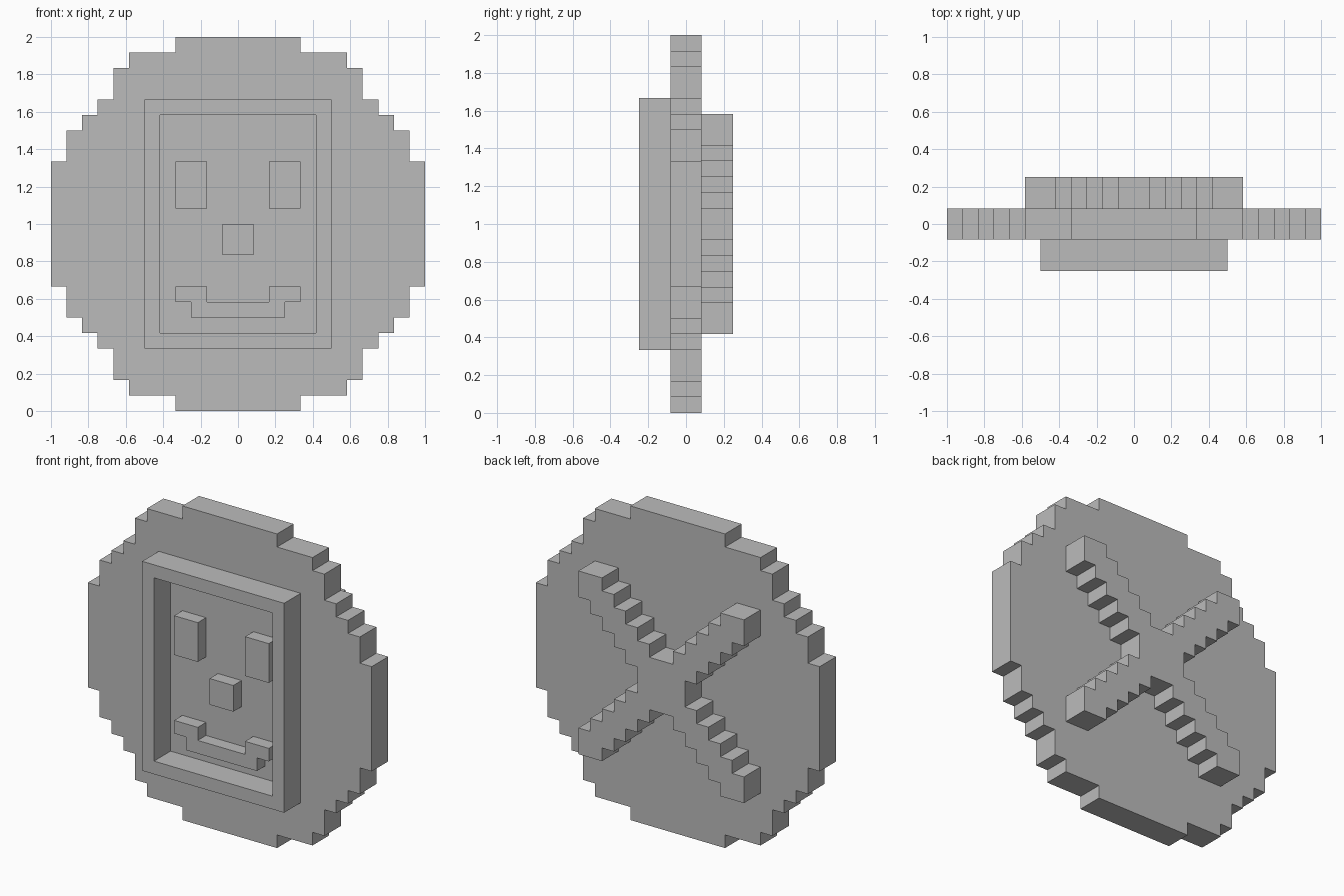
import bpy
import bmesh

cube = bpy.data.objects.get("Cube")
if cube:
    bpy.data.objects.remove(cube, do_unlink=True)

U = 1 / 12  # one block step; outlines are in steps from the disc centre

grey = bpy.data.materials.new("plain grey")
grey.use_nodes = True
grey.diffuse_color = (0.5, 0.5, 0.5, 1)
grey.node_tree.nodes["Principled BSDF"].inputs["Base Color"].default_value = (0.5, 0.5, 0.5, 1)


def prism(name, outline, front, back, hole=None):
    """Extrude an (x, z) outline from front to back, with an optional matching hole."""
    bm = bmesh.new()

    def ring(points, y):
        return [bm.verts.new((x * U, y * U, 1 + z * U)) for x, z in points]

    def bridge(a, b):
        for i in range(len(a)):
            j = (i + 1) % len(a)
            bm.faces.new((a[i], a[j], b[j], b[i]))

    f, b = ring(outline, front), ring(outline, back)
    bridge(f, b)
    if hole:
        hf, hb = ring(hole, front), ring(hole, back)
        bridge(hf, hb)
        bridge(f, hf)
        bridge(b, hb)
    else:
        bm.faces.new(f)
        bm.faces.new(b)
    bmesh.ops.recalc_face_normals(bm, faces=bm.faces)
    mesh = bpy.data.meshes.new(name)
    bm.to_mesh(mesh)
    bm.free()
    mesh.materials.append(grey)
    obj = bpy.data.objects.new(name, mesh)
    bpy.context.collection.objects.link(obj)
    return obj


def rect(x0, x1, z0, z1):
    return [(x0, z0), (x1, z0), (x1, z1), (x0, z1)]


def four_way(q):
    """Mirror a quarter outline (running from the x side to the z side) all round."""
    half = q + [(-x, z) for x, z in reversed(q)]
    return half + [(x, -z) for x, z in reversed(half)]


# Stepped round disc: (half width, top of that row)
rows = [(12, 4), (11, 6), (10, 7), (9, 8), (8, 10), (7, 11), (4, 12)]
quarter = [rows[0]]
for (w, top), (next_w, next_top) in zip(rows, rows[1:]):
    quarter += [(next_w, top), (next_w, next_top)]
prism("disc", four_way(quarter), -1, 1)

# Raised frame and face on the front
prism("face_frame", rect(-6, 6, -8, 8), -3, -1, hole=rect(-5, 5, -7, 7))
prism("left_eye", rect(2, 4, 1, 4), -2, -1)
prism("right_eye", rect(-4, -2, 1, 4), -2, -1)
prism("nose", rect(-1, 1, -2, 0), -2, -1)
smile = [(2, -5), (2, -4), (4, -4), (4, -5), (3, -5), (3, -6)]
prism("mouth", smile + [(-x, z) for x, z in reversed(smile)], -2, -1)

# Stepped diagonal cross on the back
lower = []
for k in range(1, 6):
    lower += [(k + 1, k), (k + 2, k)]
arm = lower + [(7, 7)] + [(z, x) for x, z in reversed(lower)]
prism("back_cross", four_way(arm), 1, 3)
